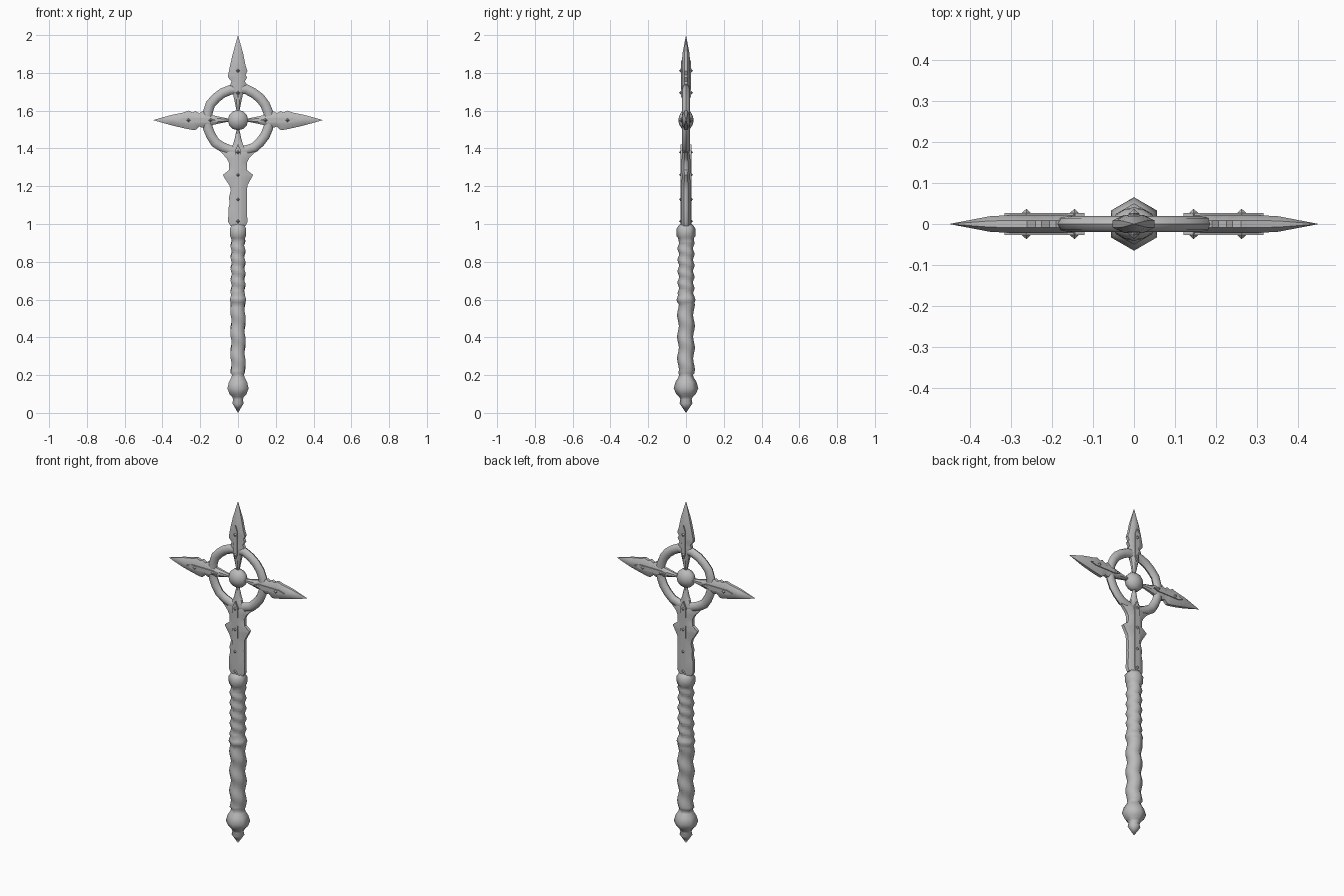
import bpy, bmesh, math
from mathutils import Matrix, Vector

if "Cube" in bpy.data.objects:
    bpy.data.objects.remove(bpy.data.objects["Cube"])

CZ = 1.55  # height of the head centre
steel = bpy.data.materials.new("worn_grey_metal")
steel.diffuse_color = (0.5, 0.5, 0.5, 1)
steel.use_nodes = True
steel.node_tree.nodes["Principled BSDF"].inputs["Base Color"].default_value = steel.diffuse_color


def loft(name, rings, closed=False, angle=40, mat=Matrix()):
    """Skin a list of equal-length point rings."""
    bm = bmesh.new()
    vs = [[bm.verts.new(p) for p in r] for r in rings]
    n, m = len(rings), len(rings[0])
    for i in range(n if closed else n - 1):
        a, b = vs[i], vs[(i + 1) % n]
        for k in range(m):
            bm.faces.new((a[k], a[(k + 1) % m], b[(k + 1) % m], b[k]))
    if not closed:
        bm.faces.new(vs[0])
        bm.faces.new(vs[-1])
    bmesh.ops.remove_doubles(bm, verts=bm.verts, dist=1e-5)
    bmesh.ops.recalc_face_normals(bm, faces=bm.faces)
    bm.transform(mat)
    me = bpy.data.meshes.new(name)
    bm.to_mesh(me)
    bm.free()
    ob = bpy.data.objects.new(name, me)
    bpy.context.collection.objects.link(ob)
    me.materials.append(steel)
    bpy.ops.object.select_all(action='DESELECT')
    ob.select_set(True)
    bpy.context.view_layer.objects.active = ob
    bpy.ops.object.shade_smooth_by_angle(angle=math.radians(angle))
    return ob


def blade(name, stations, mat):
    """Bevelled flat bar along local z: (distance, left, right, half depth)."""
    rings = []
    for d, l, r, t in stations:
        rings.append([(-l, -.4 * t, d), (-.45 * l, -t, d), (.45 * r, -t, d), (r, -.4 * t, d),
                      (r, .4 * t, d), (.45 * r, t, d), (-.45 * l, t, d), (-l, .4 * t, d)])
    loft(name, rings, mat=mat)


def rail(name, a, b, w, t, mat):
    """Raised strip on both broad sides, with pointed ends."""
    rings = [[(-s * w, -t, d), (s * w, -t, d), (s * w, t, d), (-s * w, t, d)]
             for d, s in ((a, .1), (a + .03, 1), (b - .03, 1), (b, .1))]
    loft(name, rings, mat=mat)


def rivets(name, places, mat, tip=.037):
    for d in places:
        for s in (-1, 1):
            rings = [[(r * x, s * y, d + r * z) for x, z in ((1, 0), (0, 1), (-1, 0), (0, -1))]
                     for r, y in ((.013, .015), (.013, .025), (0, tip))]
            loft(name, rings, mat=mat, angle=20)


# grip: six-sided turned handle with spiral ripples
prof = [(0, 0), (.05, .034), (.07, .03), (.085, .036), (.10, .052), (.13, .065),
        (.165, .055), (.185, .042), (.2, .036)]
prof += [(.21 + .0125 * i, None) for i in range(57)]
prof += [(.925, .042), (.935, .049), (.975, .05), (.99, .04), (1.0, .03)]


def grip_radius(z, a):
    if .575 < z < .625:
        return .051 - abs(z - .6) * .4
    if z < .6:
        return .0425 + .0045 * math.sin(2 * math.pi * z / .115 + a)
    return .041 + .0045 * math.sin(2 * math.pi * z / .06 + a)


rings = []
for z, r in prof:
    ring = []
    for k in range(6):
        a = math.pi / 2 + k * math.pi / 3
        q = grip_radius(z, a) if r is None else r
        ring.append((q * math.cos(a), q * math.sin(a), z))
    rings.append(ring)
loft("grip", rings, angle=70)

# halo ring
rings = []
for i in range(24):
    a = 2 * math.pi * i / 24
    R = .165 + (.004 if i % 5 == 0 else 0)
    rings.append([((R + .026 * math.cos(b)) * math.cos(a), .02 * math.sin(b),
                   (R + .026 * math.cos(b)) * math.sin(a))
                  for b in (2 * math.pi * k / 8 for k in range(8))])
loft("halo_ring", rings, closed=True, angle=50, mat=Matrix.Translation((0, 0, CZ)))

# centre boss
rings = [[(r * math.cos(a), y, r * math.sin(a)) for a in (2 * math.pi * k / 12 for k in range(12))]
         for y, r in ((-.041, 0), (-.036, .022), (-.024, .044), (-.008, .054),
                      (.008, .054), (.024, .044), (.036, .022), (.041, 0))]
loft("centre_boss", rings, angle=60, mat=Matrix.Translation((0, 0, CZ)))

# three spear arms, nicked along one edge
arm = [(.045, .007, .007, .010), (.10, .018, .018, .016), (.145, .028, .028, .02),
       (.17, .038, .036, .022), (.19, .040, .046, .022), (.205, .034, .036, .022),
       (.225, .052, .048, .022), (.24, .052, .04, .022), (.26, .048, .05, .022),
       (.29, .042, .040, .022), (.35, .028, .028, .019), (.45, 0, 0, 0)]
for name, ang in (("top", 0), ("right", 90), ("left", -90)):
    m = Matrix.Translation((0, 0, CZ)) @ Matrix.Rotation(math.radians(ang), 4, 'Y')
    if name == "right":
        m = m @ Matrix.Scale(-1, 4, Vector((1, 0, 0)))
    blade(name + "_spear_arm", arm, m)
    rail(name + "_arm_rail", .12, .315, .012, .027, m)
    rivets(name + "_arm_rivet", (.145, .262), m)

# neck between head and grip, running downwards
neck = [(.045, .006, .006, .010), (.10, .018, .018, .016), (.14, .03, .03, .02),
        (.165, .095, .095, .018), (.20, .062, .060, .022), (.225, .048, .047, .024),
        (.265, .048, .048, .024), (.29, .08, .08, .022), (.305, .072, .072, .022),
        (.345, .046, .050, .024), (.37, .038, .048, .024), (.41, .048, .047, .024),
        (.44, .044, .048, .024), (.47, .051, .047, .024), (.54, .052, .050, .024),
        (.56, .04, .04, .024)]
m = Matrix.Translation((0, 0, CZ)) @ Matrix.Rotation(math.pi, 4, 'Y') @ Matrix.Scale(-1, 4, Vector((1, 0, 0)))
blade("neck", neck, m)
rail("neck_rail", .13, .57, .015, .028, m)
rivets("neck_rivet", (.17, .29, .42, .535), m)
